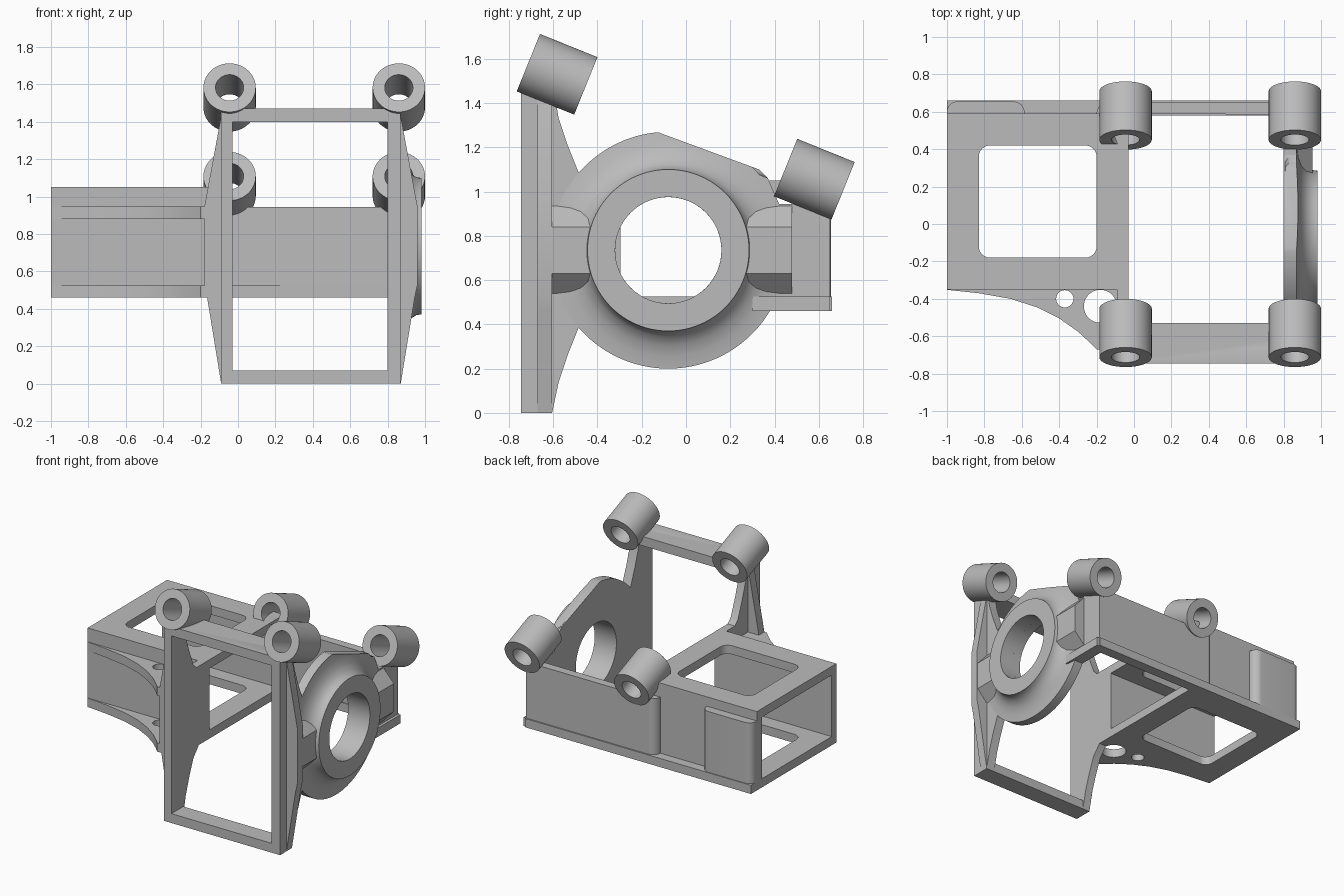
import bpy, bmesh, math
from mathutils import Matrix, Vector

if "Cube" in bpy.data.objects:
    bpy.data.objects.remove(bpy.data.objects["Cube"], do_unlink=True)

grey = bpy.data.materials.new("plain_grey")
grey.use_nodes = True
grey.diffuse_color = (0.5, 0.5, 0.5, 1)
grey.node_tree.nodes["Principled BSDF"].inputs["Base Color"].default_value = (0.5, 0.5, 0.5, 1)


def finish(name, bm):
    bmesh.ops.recalc_face_normals(bm, faces=bm.faces)
    mesh = bpy.data.meshes.new(name)
    bm.to_mesh(mesh)
    bm.free()
    mesh.materials.append(grey)
    ob = bpy.data.objects.new(name, mesh)
    bpy.context.collection.objects.link(ob)
    return ob


def prism(name, pts, axis, a, b):
    """Extrude a 2D outline along an axis from a to b."""
    place = {"x": lambda p: (a, p[0], p[1]), "y": lambda p: (p[0], a, p[1]),
             "z": lambda p: (p[0], p[1], a)}[axis]
    bm = bmesh.new()
    face = bm.faces.new([bm.verts.new(place(p)) for p in pts])
    out = bmesh.ops.extrude_face_region(bm, geom=[face])
    step = Vector([(b - a) * (axis == k) for k in "xyz"])
    bmesh.ops.translate(bm, vec=step, verts=[v for v in out["geom"] if isinstance(v, bmesh.types.BMVert)])
    return finish(name, bm)


def box(name, x, y, z):
    return prism(name, [(x[0], y[0]), (x[1], y[0]), (x[1], y[1]), (x[0], y[1])], "z", *z)


def arc(cx, cy, r, start, end, n):
    angles = [math.radians(start + (end - start) * i / n) for i in range(n + 1)]
    return [(cx + r * math.cos(t), cy + r * math.sin(t)) for t in angles]


def rounded(x0, x1, y0, y1, r):
    return (arc(x1 - r, y1 - r, r, 0, 90, 6) + arc(x0 + r, y1 - r, r, 90, 180, 6)
            + arc(x0 + r, y0 + r, r, 180, 270, 6) + arc(x1 - r, y0 + r, r, 270, 360, 6))


def cylinder(name, r, length, centre, axis):
    bm = bmesh.new()
    turn = Vector(axis).to_track_quat("Z", "Y").to_matrix().to_4x4()
    bmesh.ops.create_cone(bm, cap_ends=True, segments=64, radius1=r, radius2=r, depth=length,
                          matrix=Matrix.Translation(centre) @ turn)
    return finish(name, bm)


def cut(ob, *cutters):
    for c in cutters:
        mod = ob.modifiers.new("cut", "BOOLEAN")
        mod.operation, mod.solver, mod.object = "DIFFERENCE", "EXACT", c
    bpy.context.view_layer.update()
    mesh = bpy.data.meshes.new_from_object(ob.evaluated_get(bpy.context.evaluated_depsgraph_get()))
    ob.modifiers.clear()
    ob.data = mesh
    return ob


TILT = Vector((0, -0.927, 0.375))       # shared axis of the four bosses
RING_Y, RING_Z, RING_R = -0.08, 0.735, 0.535
BACK = 0.65
helpers = []

# Tilted bosses with through bores
bores = []
for label, y, z in (("front", -0.5825, 1.53), ("rear", 0.58, 1.056)):
    for side, x in (("right", -0.045), ("left", 0.86)):
        boss = cylinder(f"{label}_{side}_boss", 0.14, 0.28, (x, y, z), TILT)
        bore = cylinder("bore_cutter", 0.075, 0.6, (x, y, z), TILT)
        cut(boss, bore)
        bores.append(bore)
helpers += bores

# Front frame bars
cut(box("frame_top_bar", (-0.09, 0.87), (-0.745, -0.53), (1.40, 1.47)), *bores[:2])
box("frame_bottom_bar", (-0.09, 0.87), (-0.745, -0.605), (0, 0.07))

# Side plates share the curved lower and upper front edges
lower = [(-0.745, 0), (-0.605, 0), (-0.575, 0.14), (-0.535, 0.26), (-0.485, 0.385)]
upper = [(-0.485, 1.085), (-0.535, 1.21), (-0.575, 1.33), (-0.60, 1.47), (-0.745, 1.47)]
bearing_bore = cylinder("bearing_cutter", 0.24, 1, (0.9, RING_Y, RING_Z), (1, 0, 0))
helpers.append(bearing_bore)
left_outline = (lower + arc(RING_Y, RING_Z, RING_R, 222, 329, 40)
                + [(BACK, 0.46), (BACK, 0.945), (0.42, 0.945), (0.37, 1.06), (0.33, 1.10)]
                + arc(RING_Y, RING_Z, RING_R, 95, 138, 16) + upper)
cut(prism("left_side_plate", left_outline, "x", 0.80, 0.87), bearing_bore, bores[1], bores[3])
right_outline = lower + [(-0.42, 0.46), (-0.30, 0.46), (-0.30, 1.05), (-0.45, 1.05)] + upper
cut(prism("right_side_plate", right_outline, "x", -0.09, -0.03), bores[0])

# Bearing flange, turned about the x axis and trimmed flat along the top rear
bm = bmesh.new()
section = [(0.24, 0.81), (0.535, 0.81), (0.535, 0.87), (0.48, 0.877), (0.43, 0.893),
           (0.39, 0.92), (0.368, 0.955), (0.365, 0.98), (0.24, 0.98)]
ring = [bm.verts.new((x, RING_Y + r, RING_Z)) for r, x in section]
edges = [bm.edges.new((ring[i], ring[(i + 1) % len(ring)])) for i in range(len(ring))]
bmesh.ops.spin(bm, geom=ring + edges, cent=(0, RING_Y, RING_Z), axis=(1, 0, 0),
               angle=math.tau, steps=96, use_merge=True)
bmesh.ops.remove_doubles(bm, verts=bm.verts, dist=0.0001)
flange = finish("bearing_flange", bm)
trim = prism("trim_cutter", [(-0.585, 1.47), (-0.127, 1.268), (0.33, 1.10), (0.79, 0.92),
                             (0.8, 1.6), (-0.5, 1.6)], "x", 0.7, 1.1)
helpers.append(trim)
cut(flange, trim)

# Sloped arms joining the flange to the frame and the rear wall
arm = [(0.86, 0.53), (0.955, 0.63), (0.955, 0.84), (0.86, 0.945)]
prism("front_arm", [(x, z) for x, z in arm], "y", -0.67, -0.40)
prism("rear_arm", [(x, z) for x, z in arm], "y", 0.24, 0.48)
box("left_lower_ledge", (0.86, 0.89), (0.30, BACK), (0.46, 0.525))

# Tapered stiffening ribs outside both posts
for side, x, d in (("left", 0.87, 1), ("right", -0.09, -1)):
    prism(f"{side}_post_rib", [(x - d * 0.03, 0.0), (x, 0.0), (x + d * 0.075, 0.46),
                               (x + d * 0.09, 0.53), (x + d * 0.09, 0.945), (x, 1.43),
                               (x - d * 0.03, 1.43)], "y", -0.67, -0.605)

# Open ended box section
window = prism("window_cutter", rounded(-0.83, -0.20, -0.18, 0.42, 0.06), "z", 0.3, 1.2)
helpers.append(window)
for label, z in (("bottom", 0.46), ("top", 0.985)):
    cut(box(f"box_{label}_plate", (-1, -0.03), (-0.35, 0.59), (z, z + 0.065)), window)
box("box_front_wall", (-1, -0.03), (-0.35, -0.295), (0.46, 1.05))
box("box_back_wall", (-1, -0.03), (0.53, 0.59), (0.46, 1.05))

# Rear wall, base ledge and rounded pad
prism("rear_wall", [(0.87, 0.585), (0.87, BACK), (-0.15, BACK)]
      + arc(-0.14, 0.59, 0.06, 90, 180, 8), "z", 0.46, 0.945)
box("rear_ledge", (-1, 0.87), (0.58, 0.66), (0.46, 0.525))
prism("rear_pad", [(-1, 0.58)] + arc(-0.945, 0.60, 0.055, 180, 90, 8)
      + arc(-0.645, 0.595, 0.06, 90, 0, 8) + [(-0.585, 0.58)], "z", 0.5, 0.98)

# Curved gusset fins with lightening holes
holes = [cylinder("hole_cutter", r, 2, (x, y, 0.7), (0, 0, 1))
         for x, y, r in ((-0.37, -0.40, 0.046), (-0.18, -0.44, 0.088))]
helpers += holes
fin = [(-1, -0.34), (-1, -0.352), (-0.83, -0.37), (-0.66, -0.40), (-0.52, -0.445), (-0.40, -0.505),
       (-0.30, -0.575), (-0.24, -0.63), (-0.20, -0.67), (-0.06, -0.67), (-0.06, -0.34)]
for label, z in (("lower", 0.46), ("upper", 0.88)):
    cut(prism(f"{label}_gusset_fin", fin, "z", z, z + 0.066), *holes)

# Clean up the cutters and shade
for h in helpers:
    bpy.data.objects.remove(h, do_unlink=True)
bpy.ops.object.select_all(action="DESELECT")
for ob in bpy.context.collection.objects:
    if ob.type == "MESH":
        ob.select_set(True)
        bpy.context.view_layer.objects.active = ob
bpy.ops.object.shade_smooth_by_angle(angle=math.radians(30))
